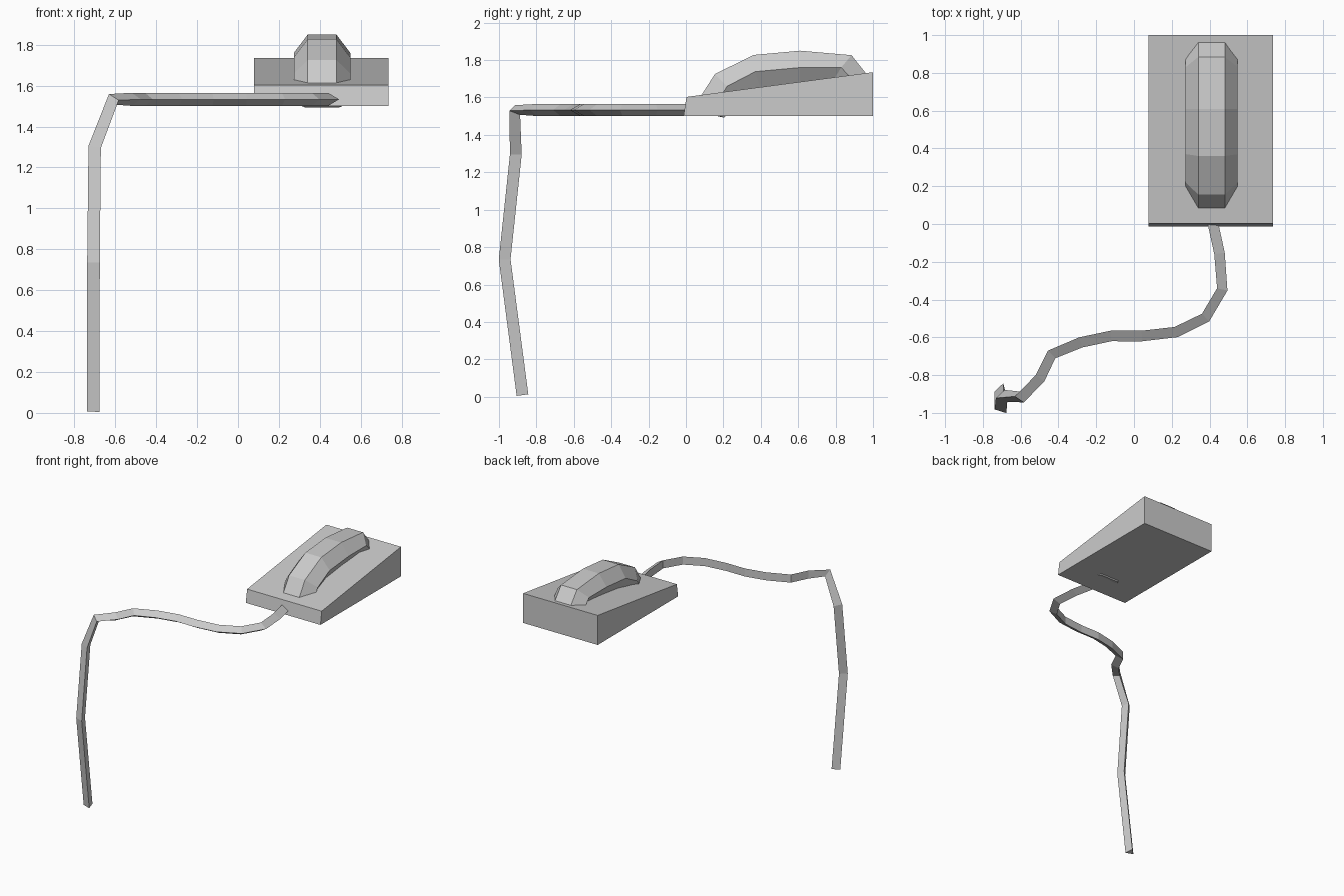
import bpy, bmesh
from mathutils import Vector

if "Cube" in bpy.data.objects:
    bpy.data.objects.remove(bpy.data.objects["Cube"])


def loft(name, rings):
    """Skin a list of equal-length closed rings and cap both ends."""
    bm = bmesh.new()
    rows = [[bm.verts.new(p) for p in ring] for ring in rings]
    n = len(rows[0])
    for r0, r1 in zip(rows, rows[1:]):
        for i in range(n):
            j = (i + 1) % n
            bm.faces.new((r0[i], r0[j], r1[j], r1[i]))
    bm.faces.new(rows[0][::-1])
    bm.faces.new(rows[-1])
    bmesh.ops.recalc_face_normals(bm, faces=bm.faces[:])
    mesh = bpy.data.meshes.new(name)
    bm.to_mesh(mesh)
    bm.free()
    ob = bpy.data.objects.new(name, mesh)
    bpy.context.collection.objects.link(ob)
    return ob


# Wedge base: side profile extruded across x
profile = [(-0.013, 1.5), (1.0, 1.5), (1.0, 1.735), (0.003, 1.603)]
loft("wedge_base", [[(x, y, z) for y, z in profile] for x in (0.078, 0.735)])

# Arched grip: six-sided section, stations give (y, z) of top, widest and bottom edges
CX = 0.411
stations = [
    ((0.03, 1.53), (0.13, 1.515), (0.205, 1.492)),
    ((0.155, 1.725), (0.22, 1.66), (0.285, 1.585)),
    ((0.36, 1.827), (0.37, 1.738), (0.40, 1.645)),
    ((0.61, 1.85), (0.61, 1.76), (0.61, 1.67)),
    ((0.885, 1.826), (0.83, 1.76), (0.78, 1.68)),
    ((0.985, 1.70), (0.90, 1.685), (0.83, 1.64)),
]
widths = (0.07, 0.138, 0.08)
loft("arched_grip", [
    [(CX - w, y, z) for w, (y, z) in zip(widths, st)] +
    [(CX + w, y, z) for w, (y, z) in reversed(list(zip(widths, st)))]
    for st in stations])

# Cable: three-sided section with its point on the right of the run
run = [(-0.617, -0.90), (-0.52, -0.80), (-0.455, -0.67), (-0.29, -0.60),
       (-0.125, -0.565), (0.04, -0.565), (0.215, -0.545), (0.36, -0.475),
       (0.44, -0.34), (0.425, -0.16), (0.39, 0.0), (0.378, 0.06)]
path = [Vector(p) for p in ((-0.715, -0.865, 0.01), (-0.714, -0.96, 0.735),
                            (-0.708, -0.90, 1.30))]
path += [Vector((x, y, 1.533)) for x, y in run]
DROP = Vector((0.68, -0.73, 0))
rings = []
for i, p in enumerate(path):
    d0 = (p - path[max(i - 1, 0)]).normalized()
    d1 = (path[min(i + 1, len(path) - 1)] - p).normalized()
    t = (d0 + d1).normalized()
    a = DROP.copy() if i < 4 else Vector((t.y, -t.x, 0))
    a = (a - t * a.dot(t)).normalized()
    b = t.cross(a)
    rings.append([p + b * 0.032, p + a * 0.056, p - b * 0.032])
loft("cable", rings)
